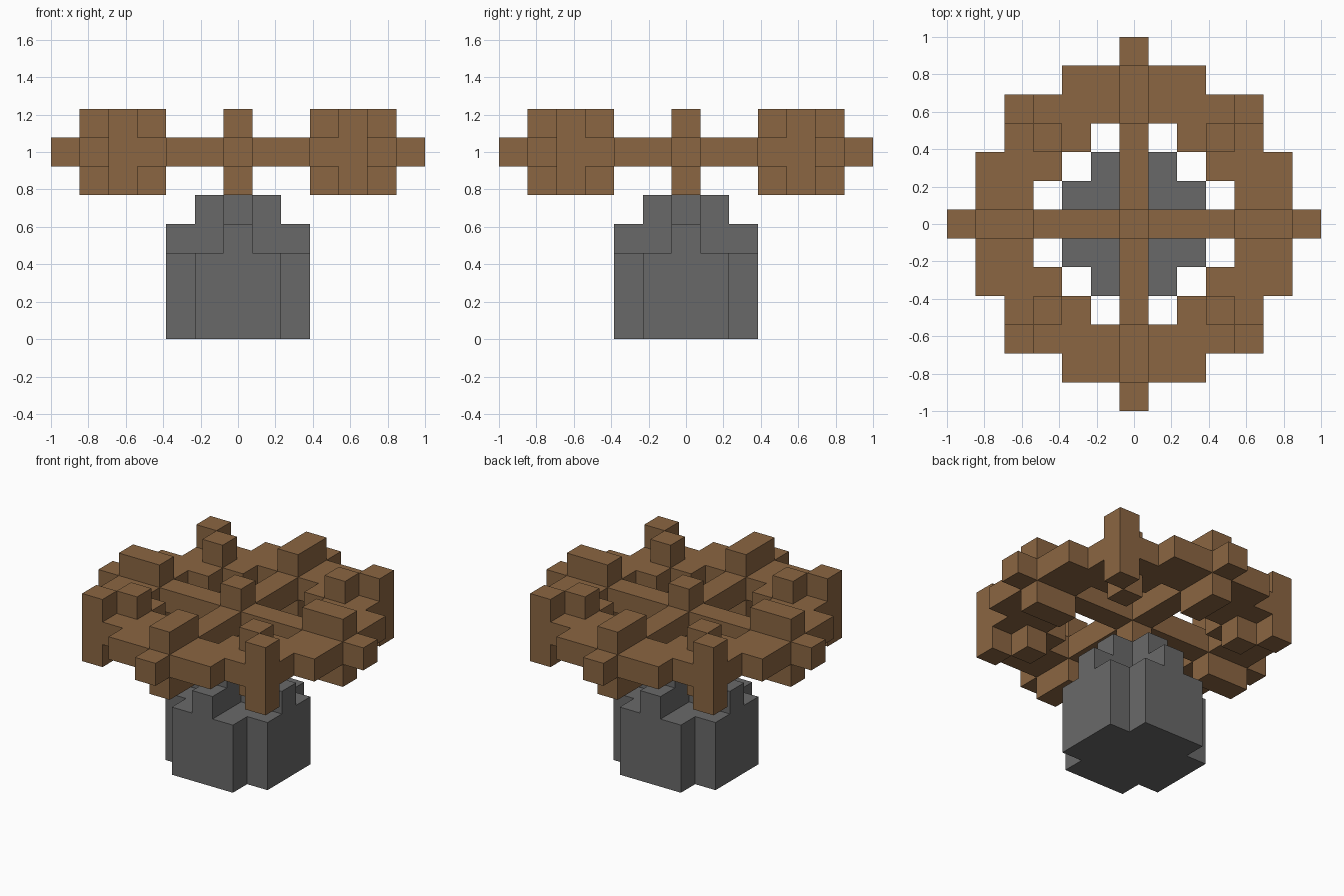
import bpy, bmesh
from mathutils import Vector

cube = bpy.data.objects.get("Cube")
if cube:
    bpy.data.objects.remove(cube)

U = 2 / 13  # edge length of one block


def make_material(name, rgb):
    m = bpy.data.materials.new(name)
    m.use_nodes = True
    m.diffuse_color = (*rgb, 1)
    m.node_tree.nodes["Principled BSDF"].inputs["Base Color"].default_value = (*rgb, 1)
    return m


WOOD = make_material("brown wood", (0.258, 0.133, 0.054))
STONE = make_material("grey stone", (0.141, 0.141, 0.141))

# Six directions with the two side axes of each block face
DIRS = [Vector(d) for d in ((1, 0, 0), (-1, 0, 0), (0, 1, 0), (0, -1, 0), (0, 0, 1), (0, 0, -1))]


def build(name, cells, material):
    """Closed shell around a set of blocks, with inner faces left out."""
    bm = bmesh.new()
    for c in cells:
        centre = Vector((c[0], c[1], c[2] + 0.5))
        for n in DIRS:
            if tuple(int(a + b) for a, b in zip(c, n)) in cells:
                continue
            u = Vector((n.y, n.z, n.x)) * 0.5
            v = n.cross(u)
            mid = centre + n * 0.5
            bm.faces.new([bm.verts.new((mid + p) * U) for p in (u + v, v - u, -u - v, u - v)])
    bmesh.ops.remove_doubles(bm, verts=bm.verts, dist=0.001)
    mesh = bpy.data.meshes.new(name)
    bm.to_mesh(mesh)
    bm.free()
    mesh.materials.append(material)
    obj = bpy.data.objects.new(name, mesh)
    bpy.context.collection.objects.link(obj)


def mirror4(points, layers):
    """Copy plan positions into all four quadrants on the given layers."""
    return {(sx * x, sy * y, z) for x, y in points for sx in (1, -1) for sy in (1, -1) for z in layers}


def cross(lo, hi, layers):
    """Four arms along x and y, from lo to hi blocks out."""
    return mirror4([p for i in range(lo, hi + 1) for p in ((i, 0), (0, i))], layers)


# Stone pedestal: square with cut corners, then a stepped cross on top
square = [(x, y) for x in range(3) for y in range(3) if x + y < 4]
build("stone_pedestal",
      mirror4(square, range(3)) | cross(0, 2, [3]) | cross(0, 1, [4]), STONE)

# Wheel rim with diagonal posts: x spans for each row of one quadrant
rows = {1: (4, 5), 2: (3, 5), 3: (2, 4), 4: (1, 4), 5: (1, 2)}
rim = [(x, y) for y, (a, b) in rows.items() for x in range(a, b + 1)]
posts = mirror4([(3, 3), (4, 4)], (5, 6, 7))

# Cross beams with a hub and raised blocks where they meet the rim
beams = cross(0, 6, [6])
hub = {(0, 0, 5), (0, 0, 7)}
beam_blocks = cross(4, 5, (5, 7))
build("wooden_wheel", mirror4(rim, [6]) | posts | beams | hub | beam_blocks, WOOD)
